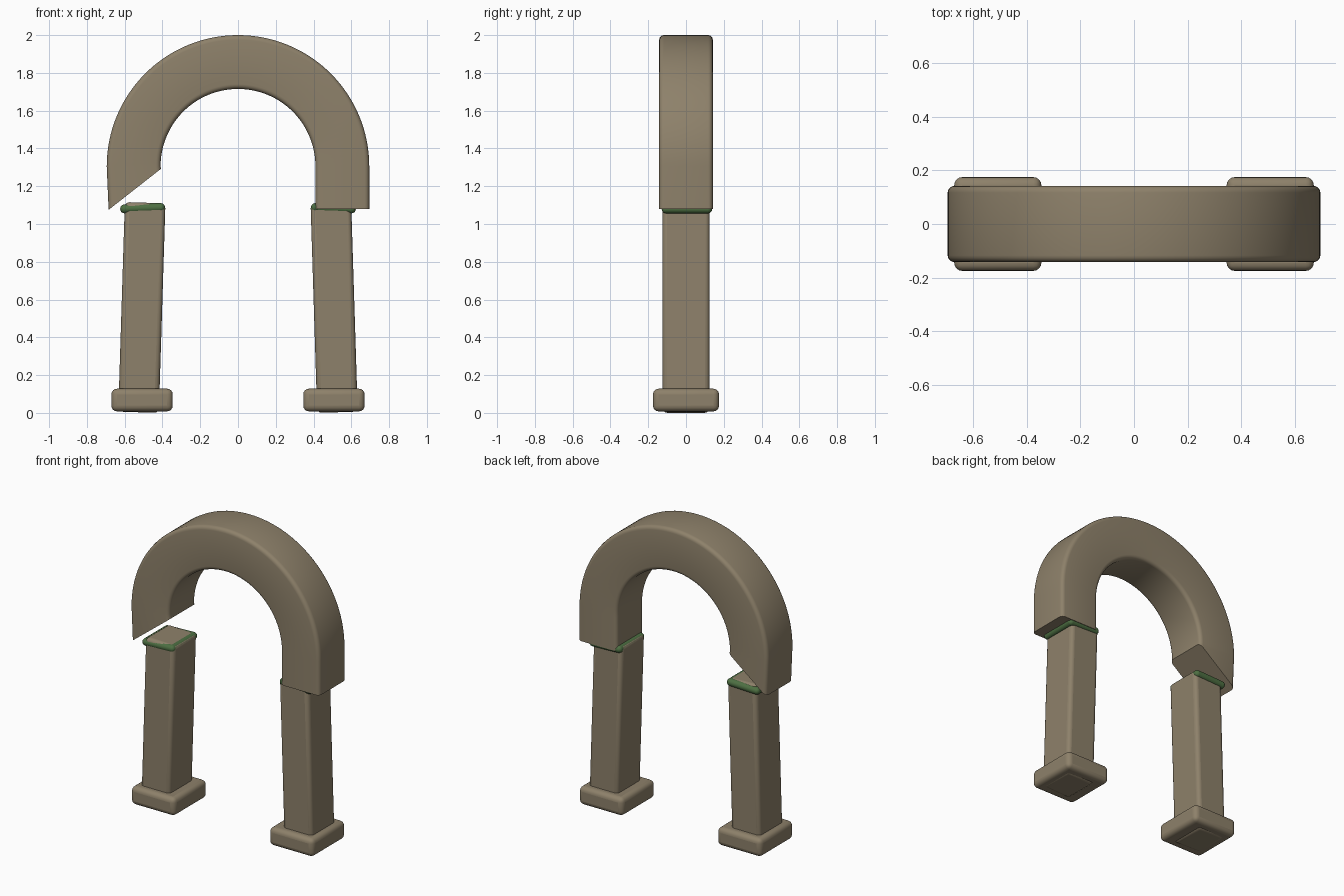
import bpy, bmesh, math
from mathutils import Vector, Matrix

if "Cube" in bpy.data.objects:
    bpy.data.objects.remove(bpy.data.objects["Cube"])


def material(name, color):
    m = bpy.data.materials.new(name)
    m.diffuse_color = (*color, 1)
    m.use_nodes = True
    m.node_tree.nodes["Principled BSDF"].inputs["Base Color"].default_value = m.diffuse_color
    return m


STONE = material("stone", (0.27, 0.22, 0.145))
MOSS = material("moss", (0.075, 0.16, 0.055))


def finish(name, bm, mat, bevel=0):
    bmesh.ops.recalc_face_normals(bm, faces=bm.faces)
    me = bpy.data.meshes.new(name)
    bm.to_mesh(me)
    bm.free()
    ob = bpy.data.objects.new(name, me)
    bpy.context.collection.objects.link(ob)
    me.materials.append(mat)
    if bevel:
        mod = ob.modifiers.new("bevel", 'BEVEL')
        mod.width = bevel
        mod.segments = 4
    bpy.ops.object.select_all(action='DESELECT')
    ob.select_set(True)
    bpy.context.view_layer.objects.active = ob
    bpy.ops.object.shade_smooth_by_angle(angle=math.radians(35))
    return ob


def block(name, size, matrix, bevel):
    bm = bmesh.new()
    bmesh.ops.create_cube(bm, size=1, matrix=matrix @ Matrix.Diagonal((*size, 1)))
    return finish(name, bm, STONE, bevel)


# Arch: rounded section swept between inner and outer edge points
def arch():
    cz, r_in, r_out, half_y, r = 1.305, 0.41, 0.695, 0.142, 0.025
    stations = [((0.41, 1.08), (0.695, 1.08))]
    for i in range(65):
        a = math.pi * i / 64
        c, s = math.cos(a), math.sin(a)
        stations.append(((r_in * c, cz + r_in * s), (r_out * c, cz + r_out * s)))
    stations.append(((-0.408, 1.292), (-0.685, 1.075)))
    width = r_out - r_in
    section = []
    for k, (su, sv) in enumerate([(1, 1), (0, 1), (0, -1), (1, -1)]):
        cu = width - r if su else r
        cv = sv * (half_y - r)
        for j in range(5):
            a = math.pi / 2 * (k + j / 4)
            section.append(((cu + r * math.cos(a)) / width, cv + r * math.sin(a)))
    bm = bmesh.new()
    rings = []
    for p, q in stations:
        rings.append([bm.verts.new((p[0] + (q[0] - p[0]) * u, y, p[1] + (q[1] - p[1]) * u))
                      for u, y in section])
    n = len(section)
    for a, b in zip(rings, rings[1:]):
        for i in range(n):
            bm.faces.new((a[i], a[(i + 1) % n], b[(i + 1) % n], b[i]))
    bm.faces.new(rings[0])
    bm.faces.new(rings[-1])
    finish("arch", bm, STONE)


# Moss ring: round bars around the pillar top with ball corners
def moss_ring(name, s):
    r = 0.024
    pts = [Vector((s * x, y, z)) for x, y, z in
           [(0.6, -0.105, 1.08), (0.6, 0.115, 1.08), (0.41, 0.115, 1.087), (0.41, -0.105, 1.087)]]
    bm = bmesh.new()
    for a, b in zip(pts, pts[1:] + pts[:1]):
        d = b - a
        m = Matrix.Translation((a + b) / 2) @ d.to_track_quat('Z', 'Y').to_matrix().to_4x4()
        bmesh.ops.create_cone(bm, cap_ends=True, segments=16, radius1=r, radius2=r,
                              depth=d.length, matrix=m)
        bmesh.ops.create_uvsphere(bm, u_segments=16, v_segments=8, radius=r,
                                  matrix=Matrix.Translation(a))
    finish(name, bm, MOSS)


arch()
for s, side in ((-1, "left"), (1, "right")):
    # Base slab
    block(side + "_base", (0.325, 0.35, 0.12), Matrix.Translation((s * 0.508, 0, 0.068)), 0.03)
    # Leaning pillar
    lean = Matrix.Translation((s * 0.509, 0, 0.558)) @ Matrix.Rotation(-s * math.radians(1.8), 4, 'Y')
    block(side + "_pillar", (0.215, 0.25, 1.11), lean, 0.025)
    moss_ring(side + "_moss", s)
